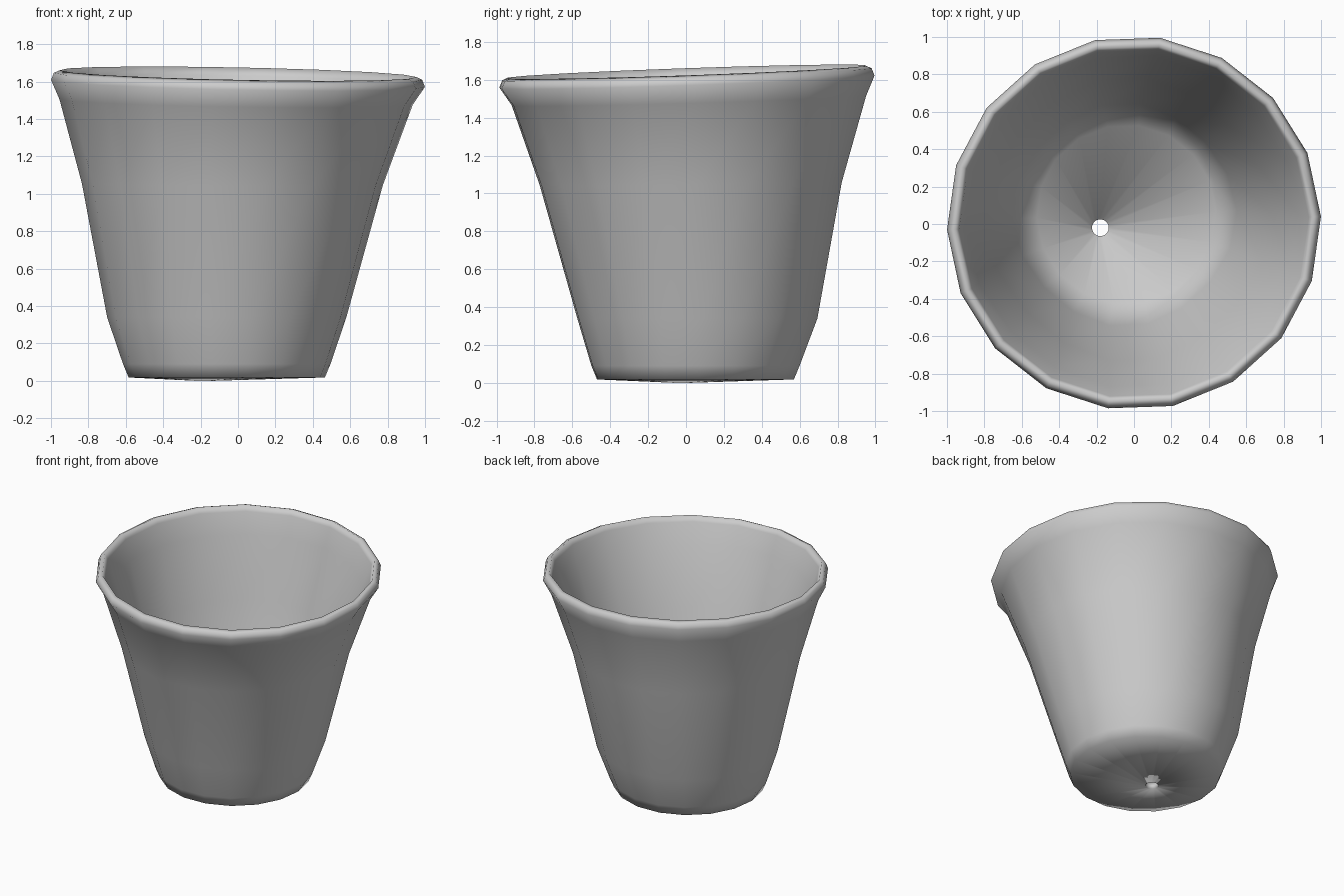
import bpy, bmesh, math

SIDES = 18
START = math.radians(82)

# Rings running from the drain hole, up the outside, over the rim and back down inside:
# centre x, centre y, radius, height, rim tilt amount, fold depth
RINGS = [
    (-0.18, -0.02, 0.045, 0.00, 0.0, 0.0),
    (-0.06, 0.05, 0.525, 0.018, 0.0, 0.0),
    (-0.06, 0.05, 0.555, 0.09, 0.0, 0.0),
    (-0.06, 0.06, 0.640, 0.34, 0.0, 0.0),
    (-0.03, 0.025, 0.805, 1.05, 0.3, 0.0),
    (-0.01, 0.015, 0.945, 1.49, 0.8, 0.0),
    (0.00, 0.005, 1.000, 1.59, 1.0, 0.0),
    (0.00, 0.005, 0.985, 1.628, 1.0, 0.0),
    (0.00, 0.005, 0.955, 1.642, 1.0, 0.0),
    (0.00, 0.005, 0.935, 1.60, 1.0, 0.0),
    (-0.01, 0.015, 0.885, 1.45, 0.8, 0.01),
    (-0.03, 0.025, 0.750, 1.02, 0.3, 0.015),
    (-0.05, 0.05, 0.590, 0.35, 0.0, 0.01),
    (-0.04, 0.05, 0.480, 0.09, 0.0, 0.0),
    (-0.18, -0.02, 0.045, 0.05, 0.0, 0.0),
]


def ring_points(cx, cy, r, z, tilt, fold):
    for i in range(SIDES):
        a = START + math.tau * i / SIDES
        rr = r + fold * math.cos(4 * a)
        x, y = cx + rr * math.cos(a), cy + rr * math.sin(a)
        yield x, y, z + tilt * (0.035 * y - 0.02 * x)


# Pot: one closed shell with a drain hole through the floor
bm = bmesh.new()
loops = [[bm.verts.new(p) for p in ring_points(*ring)] for ring in RINGS]
for k, low in enumerate(loops):
    high = loops[(k + 1) % len(loops)]
    for i in range(SIDES):
        j = (i + 1) % SIDES
        bm.faces.new((low[i], low[j], high[j], high[i]))
bmesh.ops.recalc_face_normals(bm, faces=bm.faces)
for f in bm.faces:
    f.smooth = True
mesh = bpy.data.meshes.new("flower_pot")
bm.to_mesh(mesh)
bm.free()

grey = bpy.data.materials.new("plain grey")
grey.diffuse_color = (0.6, 0.6, 0.6, 1.0)
mesh.materials.append(grey)
pot = bpy.data.objects.new("flower_pot", mesh)
bpy.context.collection.objects.link(pot)
